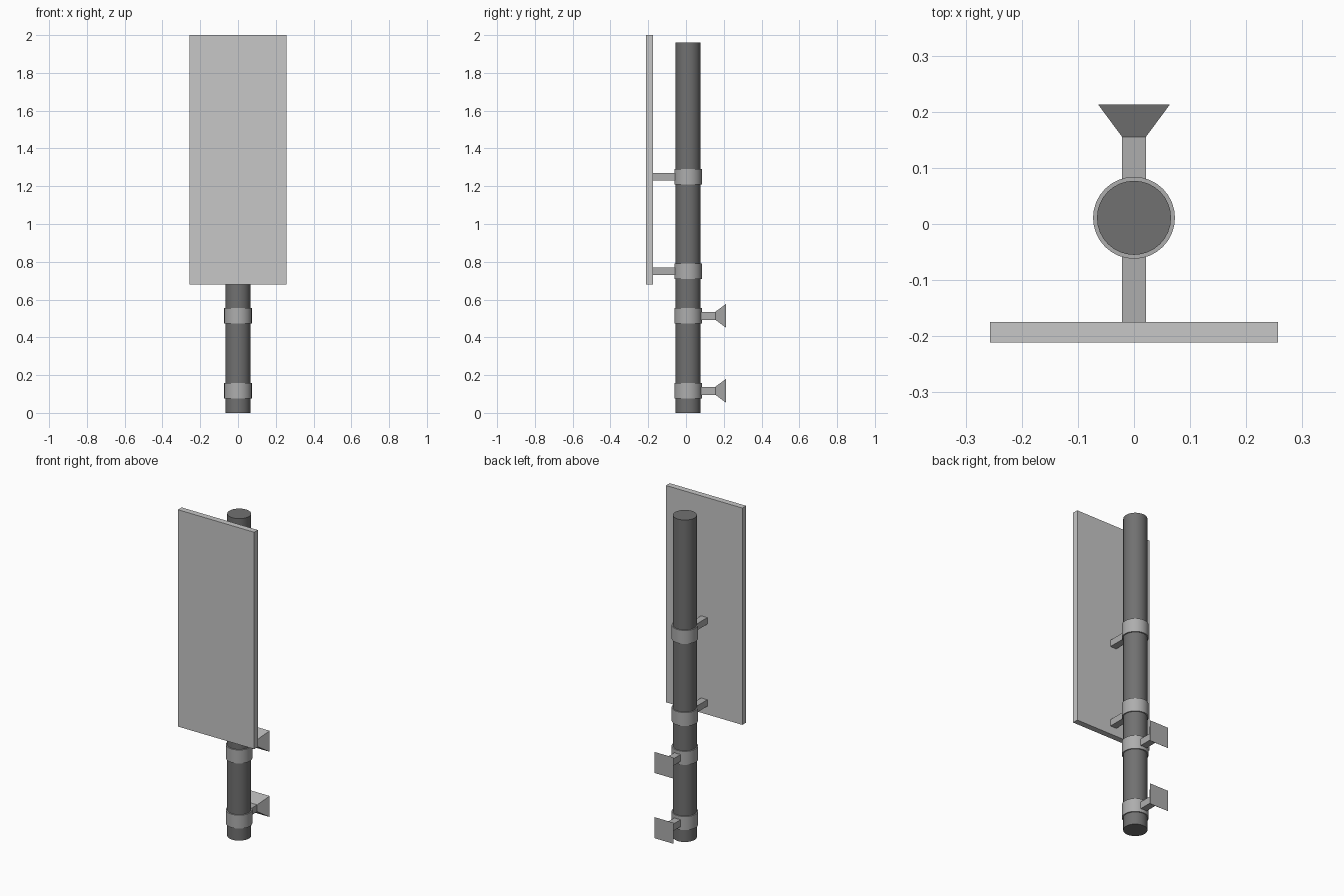
import bpy, bmesh, math
from mathutils import Matrix, Vector

if "Cube" in bpy.data.objects:
    bpy.data.objects.remove(bpy.data.objects["Cube"])

def material(name, v):
    m = bpy.data.materials.new(name)
    m.diffuse_color = (v, v, v, 1)
    m.use_nodes = True
    m.node_tree.nodes["Principled BSDF"].inputs["Base Color"].default_value = m.diffuse_color
    return m

PANEL = material("light grey panel", 0.57)
METAL = material("mid grey metal", 0.42)
DARK = material("dark grey pole", 0.165)
CY = 0.011          # pole axis in y

def add(name, bm, mat, smooth=False):
    bmesh.ops.recalc_face_normals(bm, faces=bm.faces)
    me = bpy.data.meshes.new(name)
    bm.to_mesh(me)
    bm.free()
    me.materials.append(mat)
    ob = bpy.data.objects.new(name, me)
    bpy.context.collection.objects.link(ob)
    if smooth:
        bpy.ops.object.select_all(action='DESELECT')
        ob.select_set(True)
        bpy.context.view_layer.objects.active = ob
        bpy.ops.object.shade_smooth_by_angle(angle=math.radians(35))
    return ob

def cylinder(name, r, z0, z1, mat):
    bm = bmesh.new()
    bmesh.ops.create_cone(bm, cap_ends=True, segments=32, radius1=r, radius2=r, depth=z1 - z0,
                          matrix=Matrix.Translation((0, CY, (z0 + z1) / 2)))
    return add(name, bm, mat, True)

def box(name, lo, hi, mat):
    lo, hi = Vector(lo), Vector(hi)
    bm = bmesh.new()
    bmesh.ops.create_cube(bm, size=1, matrix=Matrix.Translation((lo + hi) / 2)
                          @ Matrix.Diagonal((*(hi - lo), 1)))
    return add(name, bm, mat)

def flared_foot(name, z, mat):
    # square frustum widening towards the wall side
    bm = bmesh.new()
    bmesh.ops.create_cube(bm, size=1)
    for v in bm.verts:
        back = v.co.y > 0
        h = 0.064 if back else 0.021
        v.co = (math.copysign(h, v.co.x), 0.213 if back else 0.155, z + math.copysign(h, v.co.z))
    return add(name, bm, mat)

# Pole and flat antenna panel
cylinder("pole", 0.066, 0, 1.96, DARK)
box("panel", (-0.257, -0.211, 0.68), (0.257, -0.175, 2.0), PANEL)

# Clamps with arms to the panel
for i, z in enumerate((0.75, 1.25)):
    cylinder(f"panel_clamp_{i}", 0.073, z - 0.041, z + 0.041, METAL)
    box(f"panel_arm_{i}", (-0.021, -0.176, z - 0.02), (0.021, -0.04, z + 0.02), METAL)

# Clamps with arms and flared feet for the wall
for i, z in enumerate((0.117, 0.514)):
    cylinder(f"wall_clamp_{i}", 0.073, z - 0.041, z + 0.041, METAL)
    box(f"wall_arm_{i}", (-0.021, 0.06, z - 0.021), (0.021, 0.155, z + 0.021), METAL)
    flared_foot(f"wall_foot_{i}", z, METAL)
